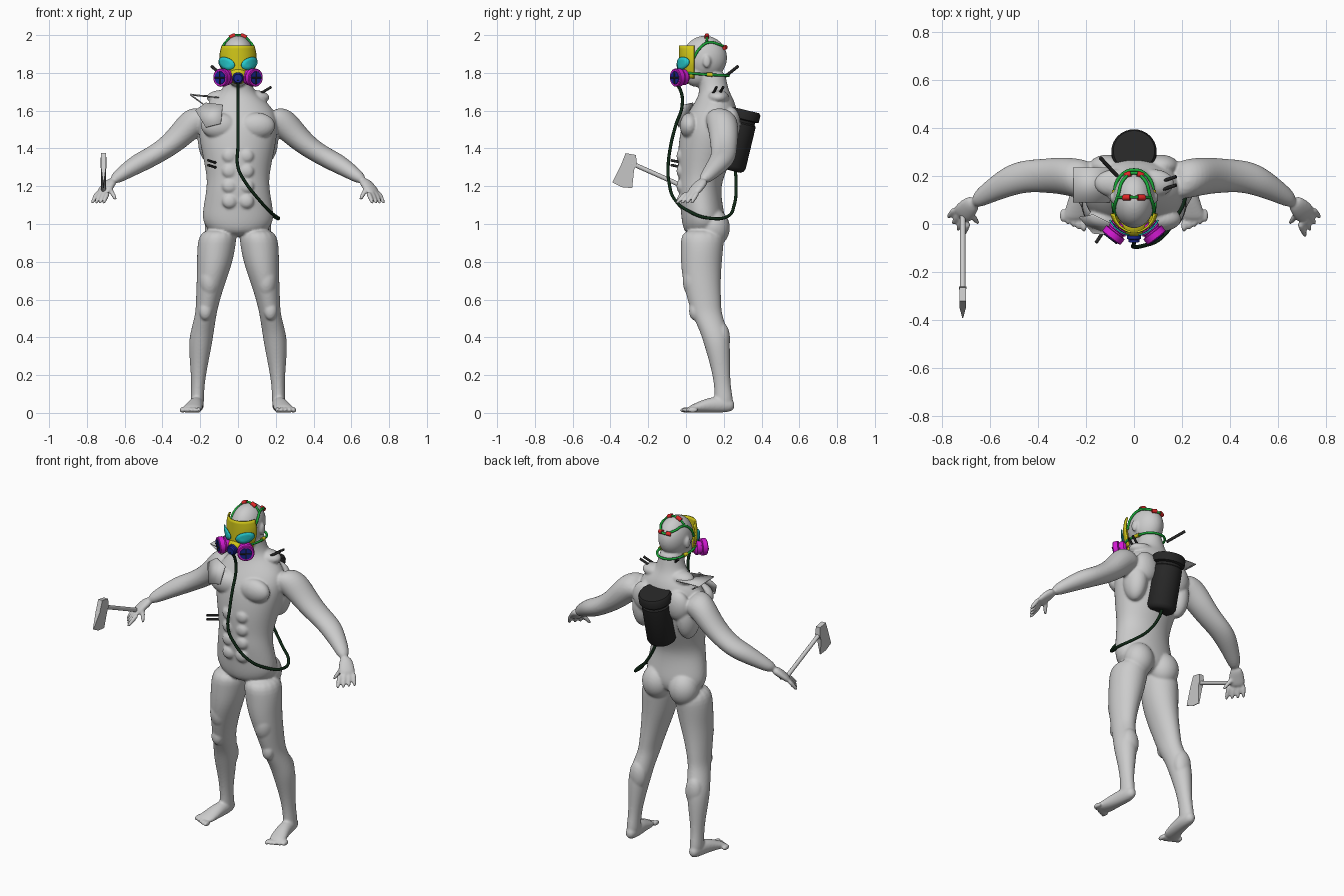
import bpy
import bmesh
from math import cos, sin, pi, radians
from mathutils import Vector, Matrix

if "Cube" in bpy.data.objects:
    bpy.data.objects.remove(bpy.data.objects["Cube"])


def material(name, r, g, b):
    mat = bpy.data.materials.new(name)
    mat.use_nodes = True
    mat.diffuse_color = (r, g, b, 1)
    shader = next(n for n in mat.node_tree.nodes if n.type == "BSDF_PRINCIPLED")
    shader.inputs["Base Color"].default_value = (r, g, b, 1)
    return mat


GREY = material("pale grey", .6, .6, .6)
YELLOW = material("yellow", .65, .58, .01)
CYAN = material("cyan", .02, .6, .62)
MAGENTA = material("magenta", .65, .01, .65)
RED = material("red", .75, .02, .02)
GREEN = material("green", .01, .4, .04)
NAVY = material("navy blue", .01, .02, .3)
BLACK = material("black", .02, .02, .02)
HOSE = material("dark green", .005, .022, .008)
UP = Vector((0, 0, 1))


def make(name, bm, mat, angle=40):
    bmesh.ops.recalc_face_normals(bm, faces=bm.faces[:])
    mesh = bpy.data.meshes.new(name)
    bm.to_mesh(mesh)
    bm.free()
    mesh.materials.append(mat)
    mesh.shade_smooth()
    mesh.set_sharp_from_angle(angle=radians(angle))
    obj = bpy.data.objects.new(name, mesh)
    bpy.context.collection.objects.link(obj)
    return obj


def loft(bm, rings, axis=UP, sides=16):
    """Skin elliptical rings (x, y, z, width, depth) set square to the axis."""
    axis = Vector(axis).normalized()
    u = Vector((1, 0, 0)) if abs(axis.z) > .99 else UP.cross(axis).normalized()
    v = axis.cross(u)
    loops = []
    for x, y, z, a, b in rings:
        angles = [2 * pi * i / sides for i in range(sides)]
        loops.append([bm.verts.new(Vector((x, y, z)) + u * a * cos(t) + v * b * sin(t)) for t in angles])
    for low, high in zip(loops, loops[1:]):
        for i in range(sides):
            j = (i + 1) % sides
            bm.faces.new((low[i], low[j], high[j], high[i]))
    bm.faces.new(loops[0][::-1])
    bm.faces.new(loops[-1])


def bulge(bm, centre, size):
    matrix = Matrix.Translation(centre) @ Matrix.Diagonal((*size, 1))
    bmesh.ops.create_uvsphere(bm, u_segments=16, v_segments=10, radius=1, matrix=matrix)


def turned(name, start, axis, profile, mat, sides=32):
    """Round part from (distance, radius) pairs along an axis."""
    bm = bmesh.new()
    axis = Vector(axis).normalized()
    loft(bm, [(*(Vector(start) + axis * d), r, r) for d, r in profile], axis, sides)
    return make(name, bm, mat)


def rod(name, start, end, radius, mat):
    axis = Vector(end) - Vector(start)
    return turned(name, start, axis, [(0, radius), (axis.length, radius)], mat, 12)


def tube(name, points, radius, mat):
    """Smooth curve swept with a round section, turned into a mesh."""
    curve = bpy.data.curves.new(name, "CURVE")
    curve.dimensions = "3D"
    curve.bevel_depth = radius
    curve.bevel_resolution = 2
    curve.resolution_u = 8
    curve.use_fill_caps = True
    spline = curve.splines.new("BEZIER")
    spline.bezier_points.add(len(points) - 1)
    for knot, point in zip(spline.bezier_points, points):
        knot.co = point
        knot.handle_left_type = knot.handle_right_type = "AUTO"
    curve.materials.append(mat)
    temp = bpy.data.objects.new(name + "_path", curve)
    bpy.context.collection.objects.link(temp)
    graph = bpy.context.evaluated_depsgraph_get()
    mesh = bpy.data.meshes.new_from_object(temp.evaluated_get(graph))
    bpy.data.objects.remove(temp)
    mesh.shade_smooth()
    obj = bpy.data.objects.new(name, mesh)
    bpy.context.collection.objects.link(obj)


def plate(name, points, mat, thickness=.006):
    bm = bmesh.new()
    bm.faces.new([bm.verts.new(p) for p in points])
    obj = make(name, bm, mat, 10)
    obj.modifiers.new("thickness", "SOLIDIFY").thickness = thickness


# Body: left limbs and muscles first, mirrored, then the torso and head
body = bmesh.new()
loft(body, [(.1, .09, .98, .1, .12), (.115, .085, .88, .105, .115), (.125, .08, .78, .093, .11),
            (.145, .085, .68, .076, .1), (.162, .1, .58, .062, .088), (.17, .11, .52, .057, .08),
            (.19, .15, .43, .063, .076), (.2, .165, .36, .063, .07), (.207, .182, .25, .047, .053),
            (.212, .192, .15, .035, .043), (.215, .2, .08, .036, .05), (.215, .2, .03, .036, .05)])
loft(body, [(.215, .26, .04, .025, .03), (.215, .2, .045, .038, .045), (.225, .12, .042, .042, .042),
            (.24, .05, .026, .052, .026), (.25, .01, .018, .052, .017)], (0, -1, 0))
for i in range(5):
    bulge(body, (.208 + .022 * i, -.005 + .01 * i, .015), (.013, .03, .015))
loft(body, [(.15, .18, 1.57, .08, .07), (.235, .19, 1.545, .088, .08), (.3, .2, 1.475, .08, .07),
            (.37, .2, 1.41, .073, .058), (.45, .2, 1.36, .068, .054), (.52, .18, 1.325, .065, .055),
            (.6, .135, 1.275, .048, .042), (.67, .09, 1.225, .033, .028)], (.75, -.15, -.6))
loft(body, [(.66, .1, 1.235, .032, .026), (.695, .06, 1.195, .046, .023), (.725, .03, 1.155, .048, .018)],
     (.5, -.5, -.7))


def finger(start, end):
    start, end = Vector(start), Vector(end)
    steps = [(0, .015), (.5, .014), (1, .01)]
    loft(body, [(*start.lerp(end, t), r, r) for t, r in steps], end - start, 8)


for s in (-1, -.33, .33, 1):
    finger((.715 + .028 * s, .035 + .028 * s, 1.17), (.745 + .03 * s, -.015 + .04 * s, 1.105))
finger((.685, .05, 1.2), (.645, 0, 1.125))

for centre, size in [
        ((.1, .02, 1.52), (.1, .055, .07)),        # chest
        ((.09, .15, .98), (.09, .085, .1)),        # buttock
        ((.15, .19, 1.45), (.065, .08, .13)),      # side of back
        ((.11, .24, 1.53), (.08, .05, .09)),       # shoulder blade
        ((.08, .17, 1.67), (.09, .06, .04)),       # neck slope
        ((.19, .19, .39), (.055, .045, .09)),      # calf
        ((.172, .045, .54), (.036, .03, .05)),     # knee
        ((.15, .05, .7), (.06, .07, .1)),          # thigh
        ((.09, .11, 1.86), (.012, .022, .035))]:   # ear
    bulge(body, centre, size)
for i in range(4):
    bulge(body, (.045, -.027, 1.12 + .08 * i), (.04, .024, .038))

copy = bmesh.ops.duplicate(body, geom=body.verts[:] + body.edges[:] + body.faces[:])["geom"]
for v in copy:
    if isinstance(v, bmesh.types.BMVert):
        v.co.x *= -1

loft(body, [(0, y, z, a, b) for z, y, a, b in [
    (.93, .09, .12, .09), (1, .095, .195, .12), (1.08, .085, .19, .115), (1.18, .07, .17, .115),
    (1.25, .08, .168, .122), (1.35, .1, .188, .148), (1.45, .115, .21, .155), (1.53, .125, .215, .15),
    (1.6, .145, .2, .13), (1.66, .155, .14, .1), (1.7, .15, .088, .08), (1.76, .14, .07, .076),
    (1.82, .13, .065, .075)]])
HEAD, SKULL = Vector((0, .1, 1.88)), Vector((.09, .122, .118))
bulge(body, HEAD, SKULL)
bulge(body, (0, .058, 1.8), (.068, .078, .075))

body = make("body", body, GREY)
smooth = body.modifiers.new("round", "SUBSURF")
smooth.levels = smooth.render_levels = 2
blend = body.modifiers.new("blend", "REMESH")
blend.mode = "VOXEL"
blend.voxel_size = .0065
blend.use_smooth_shade = True
soften = body.modifiers.new("soften", "SMOOTH")
soften.factor = .5
soften.iterations = 5


# Mask: curved visor, lenses, nose cup and valve
def on_visor(angle, z, lift=0):
    lower = max(0, 1.85 - z) * 3
    upper = max(0, z - 1.9) * 2.5
    width = .1 * (1 - lower - upper) + lift
    return (width * sin(angle), .06 - (.098 + lift) * cos(angle), z)


bm = bmesh.new()
grid = [[bm.verts.new(on_visor(radians(-80 + 8 * i), 1.77 + .0175 * j)) for i in range(21)] for j in range(11)]
for low, high in zip(grid, grid[1:]):
    for i in range(20):
        bm.faces.new((low[i], low[i + 1], high[i + 1], high[i]))
visor = make("mask_visor", bm, YELLOW)
visor.modifiers.new("thickness", "SOLIDIFY").thickness = .008

for side, label in ((1, "left"), (-1, "right")):
    bm = bmesh.new()
    hub = bm.verts.new(on_visor(side * radians(38), 1.85, .007))
    rims = []
    for k in (.5, 1):
        turn = [2 * pi * i / 24 for i in range(24)]
        rims.append([bm.verts.new(on_visor(side * radians(38 + 29 * k * cos(t)),
                                           1.85 + k * (.033 * sin(t) + .008 * cos(t)), .007)) for t in turn])
    for i in range(24):
        j = (i + 1) % 24
        bm.faces.new((hub, rims[0][i], rims[0][j]))
        bm.faces.new((rims[0][i], rims[1][i], rims[1][j], rims[0][j]))
    lens = make(label + "_lens", bm, CYAN)
    lens.modifiers.new("thickness", "SOLIDIFY").thickness = .006

    # Filter canisters with barred faces
    start, axis = Vector((side * .05, 0, 1.778)), Vector((side * .6, -.78, -.05)).normalized()
    turned(label + "_filter", start, axis, [(0, .03), (.012, .042), (.034, .042), (.036, .037), (.042, .037),
                                            (.044, .048), (.07, .048), (.074, .044)], MAGENTA)
    turned(label + "_filter_face", start, axis, [(.07, .036), (.077, .034)], NAVY)
    across = axis.cross(UP).normalized()
    for name, way in (("upright", UP), ("level", across)):
        mid = start + axis * .077
        rod(label + "_filter_bar_" + name, mid - way * .033, mid + way * .033, .004, BLACK)

bm = bmesh.new()
bulge(bm, (0, -.005, 1.785), (.055, .05, .045))
make("nose_cup", bm, YELLOW)
turned("valve", (0, -.03, 1.775), (0, -1, -.1), [(0, .03), (.03, .03), (.034, .024), (.045, .022)], NAVY)


# Head straps with pads
def on_head(x, y, z):
    d = Vector((x, y, z)) - HEAD
    size = Vector([d[i] / SKULL[i] for i in range(3)]).length
    return HEAD + d / size * 1.02


half = [(.088, .03, 1.87), (.085, .07, 1.93), (.07, .12, 1.965), (.05, .19, 1.955), (0, .23, 1.94)]
both = half + [(-x, y, z) for x, y, z in half[-2::-1]]
tube("upper_strap", [on_head(*p) for p in both], .007, GREEN)
tube("crown_strap", [on_head(x, .11, 1.985 - abs(x) * .3) for x in (-.07, -.035, 0, .035, .07)], .006, GREEN)
tube("neck_strap", [(.07, .0, 1.8), (.085, .06, 1.795), (.082, .13, 1.79), (.06, .195, 1.787), (0, .225, 1.785),
                    (-.06, .195, 1.787), (-.082, .13, 1.79), (-.085, .06, 1.795), (-.07, .0, 1.8)], .007, GREEN)
for name, y, z in (("crown", .11, 1.99), ("back", .22, 1.942)):
    for side, label in ((1, "left"), (-1, "right")):
        tube(f"{name}_pad_{label}", [on_head(side * x, y, z) for x in (.014, .03, .045)], .0125, RED)
for side, label in ((1, "left"), (-1, "right")):
    rod(label + "_strap_buckle", (side * .084, .11, 1.792), (side * .08, .14, 1.79), .011, YELLOW)

# Breathing hose and back tank
tube("hose", [(0, -.07, 1.765), (0, -.03, 1.71), (0, -.02, 1.63), (0, -.055, 1.52), (0, -.08, 1.42),
              (0, -.095, 1.3), (.04, -.09, 1.22), (.11, -.06, 1.13), (.17, .02, 1.065), (.215, .13, 1.03),
              (.19, .22, 1.04), (.12, .255, 1.1), (.04, .265, 1.22), (.01, .26, 1.3)], .0085, HOSE)
turned("tank", (0, .228, 1.285), (0, .24, 1), [(0, .06), (.008, .075), (.025, .084), (.255, .084), (.262, .076),
                                                (.275, .076), (.28, .094), (.318, .094), (.33, .086)], BLACK)

# Loose rods at neck, shoulder and waist
rod("neck_rod", (-.07, .2, 1.775), (-.14, .275, 1.835), .008, BLACK)
for i, label in enumerate(("front", "rear")):
    y = .14 + .035 * i
    rod(label + "_shoulder_rod", (.11, y, 1.685), (.175, y + .022, 1.725), .007, BLACK)
    z = 1.3 + .025 * i
    rod(label + "_waist_rod", (-.12, -.02, z), (-.158, -.078, z + .012), .007, BLACK)

# Shoulder and chest plates
plate("shoulder_plate", [(-.25, .235, 1.685), (-.1, .235, 1.68), (-.1, .09, 1.672), (-.25, .09, 1.69)], GREY)
plate("shoulder_flap", [(-.25, .235, 1.685), (-.25, .09, 1.69), (-.18, .1, 1.635), (-.18, .2, 1.635)], GREY)
plate("chest_plate", [(-.225, .03, 1.6), (-.17, -.035, 1.51), (-.09, -.042, 1.53), (-.08, -.005, 1.63),
                      (-.17, .04, 1.64)], GREY)

# Axe held in the right hand
rod("axe_handle", (-.712, -.32, 1.335), (-.712, .04, 1.175), .012, GREY)
outline = [(-.32, 1.375, .014), (-.265, 1.365, .014), (-.26, 1.32, .016), (-.275, 1.285, .014),
           (-.285, 1.19, .002), (-.34, 1.195, .002), (-.39, 1.22, .002), (-.345, 1.31, .014)]
bm = bmesh.new()
faces = [[bm.verts.new((-.712 + s * t, y, z)) for y, z, t in outline] for s in (1, -1)]
for i in range(len(outline)):
    j = (i + 1) % len(outline)
    bm.faces.new((faces[0][i], faces[0][j], faces[1][j], faces[1][i]))
bm.faces.new(faces[0])
bm.faces.new(faces[1][::-1])
make("axe_head", bm, GREY, 15)
